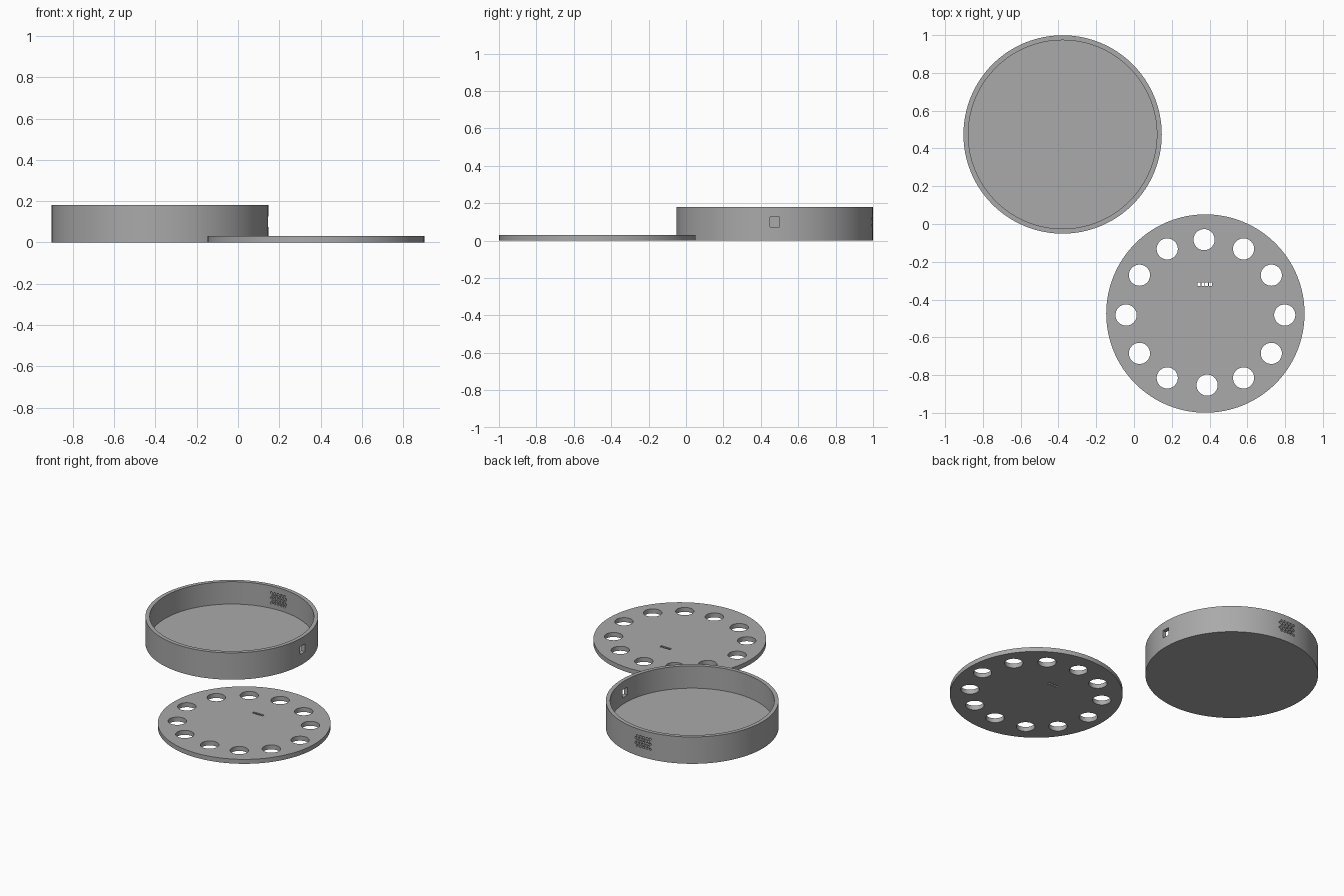
import bpy
import bmesh
from math import radians
from mathutils import Matrix, Vector

default = bpy.data.objects.get("Cube")
if default:
    bpy.data.objects.remove(default)

RADIUS, WALL, HEIGHT, PLATE = 0.525, 0.026, 0.18, 0.03
BASE = Vector((-0.378, 0.474, 0))
LID = Vector((0.378, -0.474, 0))

grey = bpy.data.materials.new("plain grey")
grey.use_nodes = True
grey.diffuse_color = (0.4, 0.4, 0.4, 1)
grey.node_tree.nodes["Principled BSDF"].inputs["Base Color"].default_value = (0.4, 0.4, 0.4, 1)


def cylinder(bm, centre, radius, depth, sides, turn=Matrix()):
    bmesh.ops.create_cone(bm, cap_ends=True, segments=sides, radius1=radius, radius2=radius,
                          depth=depth, matrix=Matrix.Translation(centre) @ turn)


def box(bm, centre, size):
    bmesh.ops.create_cube(bm, size=1, matrix=Matrix.Translation(centre) @ Matrix.Diagonal((*size, 1)))


def finish(name, bm):
    mesh = bpy.data.meshes.new(name)
    bm.to_mesh(mesh)
    bm.free()
    obj = bpy.data.objects.new(name, mesh)
    bpy.context.collection.objects.link(obj)
    return obj


def cut(obj, bm):
    """Subtract the shapes in bm from obj, then shade it."""
    cutter = finish("cutter", bm)
    mod = obj.modifiers.new("cut", 'BOOLEAN')
    mod.operation, mod.solver, mod.object = 'DIFFERENCE', 'EXACT', cutter
    bpy.ops.object.select_all(action='DESELECT')
    obj.select_set(True)
    bpy.context.view_layer.objects.active = obj
    bpy.ops.object.modifier_apply(modifier=mod.name)
    bpy.data.objects.remove(cutter)
    obj.data.materials.clear()
    obj.data.materials.append(grey)
    bpy.ops.object.shade_smooth_by_angle(angle=radians(30))


# Round tray: solid disc, hollowed above its floor
bm = bmesh.new()
cylinder(bm, BASE + Vector((0, 0, HEIGHT / 2)), RADIUS, HEIGHT, 128)
tray = finish("round_tray", bm)
bm = bmesh.new()
cylinder(bm, BASE + Vector((0, 0, PLATE + HEIGHT / 2)), RADIUS - WALL, HEIGHT, 128)
cut(tray, bm)

# Square cable port in the side, grille of small round holes in the back
bm = bmesh.new()
box(bm, BASE + Vector((RADIUS, 0, 0.1)), (0.15, 0.052, 0.052))
for row in range(5):
    for col in range(5):
        x = (col - 2) * 0.024 + (0.006 if row % 2 else -0.006)
        cylinder(bm, BASE + Vector((x, RADIUS, 0.1 + (row - 2) * 0.017)), 0.0075, 0.15, 12,
                 Matrix.Rotation(radians(90), 4, 'X'))
cut(tray, bm)

# Lid disc with a ring of twelve holes and a short row of pin slots
bm = bmesh.new()
cylinder(bm, LID + Vector((0, 0, PLATE / 2)), RADIUS, PLATE, 128)
lid = finish("perforated_lid", bm)
bm = bmesh.new()
holes = [(-0.007, 0.391), (0.009, -0.379), (0.42, -0.008), (-0.42, -0.008)]
for sx in (-1, 1):
    holes += [(sx * 0.202, 0.342), (sx * 0.349, 0.203), (sx * 0.349, -0.211), (sx * 0.202, -0.341)]
for x, y in holes:
    cylinder(bm, LID + Vector((x, y, PLATE / 2)), 0.056, 0.1, 48)
for i in range(4):
    box(bm, LID + Vector((-0.003 + (i - 1.5) * 0.02, 0.154, PLATE / 2)), (0.016, 0.018, 0.1))
cut(lid, bm)
